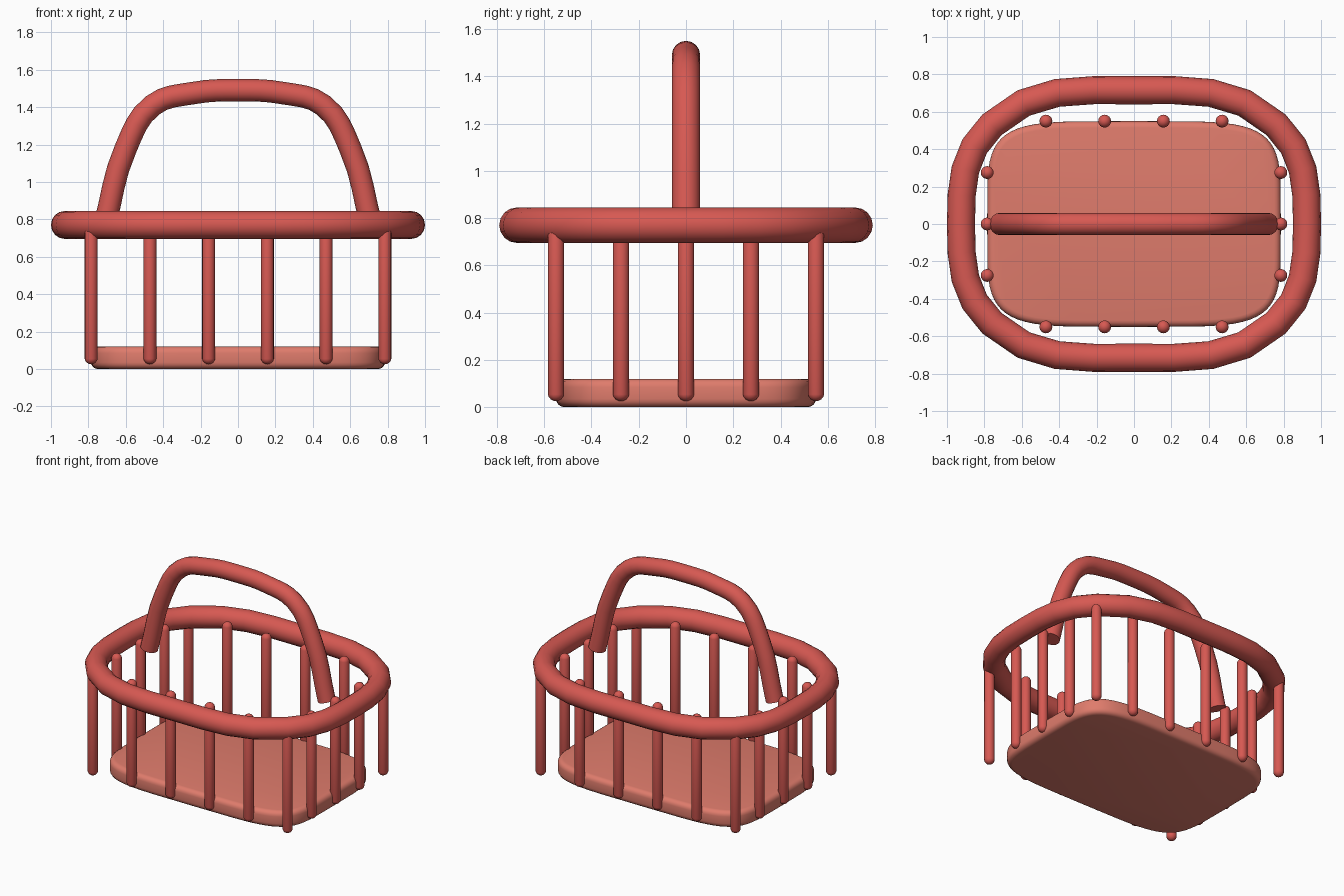
import bpy, bmesh, math

if "Cube" in bpy.data.objects:
    bpy.data.objects.remove(bpy.data.objects["Cube"])


def material(name, rgb):
    m = bpy.data.materials.new(name)
    m.diffuse_color = (*rgb, 1)
    m.use_nodes = True
    m.node_tree.nodes["Principled BSDF"].inputs["Base Color"].default_value = m.diffuse_color
    return m


RED = material("red_plastic", (0.68, 0.10, 0.085))
PALE = material("pale_red_plastic", (0.74, 0.20, 0.15))


def activate(ob):
    bpy.ops.object.select_all(action='DESELECT')
    ob.select_set(True)
    bpy.context.view_layer.objects.active = ob


def tube(name, points, radius, closed):
    """Round tube along a smooth path, converted to mesh."""
    cu = bpy.data.curves.new(name, 'CURVE')
    cu.dimensions = '3D'
    cu.bevel_depth = radius
    cu.bevel_resolution = 6
    cu.resolution_u = 4
    cu.use_fill_caps = not closed
    sp = cu.splines.new('BEZIER')
    sp.bezier_points.add(len(points) - 1)
    for bp, p in zip(sp.bezier_points, points):
        bp.co = p
        bp.handle_left_type = bp.handle_right_type = 'AUTO'
    sp.use_cyclic_u = closed
    cu.materials.append(RED)
    ob = bpy.data.objects.new(name, cu)
    bpy.context.collection.objects.link(ob)
    activate(ob)
    bpy.ops.object.convert(target='MESH')
    bpy.ops.object.shade_smooth_by_angle(angle=math.radians(50))


def mesh_object(name, bm, mat):
    me = bpy.data.meshes.new(name)
    bm.to_mesh(me)
    bm.free()
    me.materials.append(mat)
    ob = bpy.data.objects.new(name, me)
    bpy.context.collection.objects.link(ob)
    return ob


# Rim: closed tube through side midpoints and corners
X, Y, CX, CY, Z = 0.925, 0.715, 0.76, 0.53, 0.77
tube("rim", [(X, 0, Z), (CX, CY, Z), (0, Y, Z), (-CX, CY, Z),
             (-X, 0, Z), (-CX, -CY, Z), (0, -Y, Z), (CX, -CY, Z)], 0.075, True)

# Handle: arch mirrored about x = 0
half = [(0.715, 0.76), (0.60, 1.18), (0.455, 1.41), (0.24, 1.475)]
arch = [(-x, 0, z) for x, z in half] + [(0, 0, 1.49)] + [(x, 0, z) for x, z in reversed(half)]
tube("handle", arch, 0.06, False)

# Floor: superellipse slab with rounded edges
bm = bmesh.new()
N, P = 64, 0.4
verts = []
for i in range(N):
    a = math.tau * i / N
    c, s = math.cos(a), math.sin(a)
    verts.append(bm.verts.new((math.copysign(abs(c) ** P, c) * 0.785,
                               math.copysign(abs(s) ** P, s) * 0.55, 0)))
base = bm.faces.new(verts)
ext = bmesh.ops.extrude_face_region(bm, geom=[base])
for v in ext["geom"]:
    if isinstance(v, bmesh.types.BMVert):
        v.co.z = 0.12
bmesh.ops.recalc_face_normals(bm, faces=bm.faces)
rims = [e for e in bm.edges if abs(e.verts[0].co.z - e.verts[1].co.z) < 1e-5]
bmesh.ops.bevel(bm, geom=rims, offset=0.035, segments=4, profile=0.5, affect='EDGES')
activate(mesh_object("basket_floor", bm, PALE))
bpy.ops.object.shade_smooth_by_angle(angle=math.radians(40))


# Posts: capsules around the floor outline
def post(name, x, y, z0=0.06, z1=0.77, r=0.035):
    bm = bmesh.new()
    bmesh.ops.create_uvsphere(bm, u_segments=16, v_segments=9, radius=r)
    for v in bm.verts:
        v.co.z += z1 if v.co.z > 0 else z0
        v.co.x += x
        v.co.y += y
    for f in bm.faces:
        f.smooth = True
    mesh_object(name, bm, RED)


for side, s in (("front", -1), ("back", 1)):
    for i in range(6):
        post(f"{side}_post_{i + 1}", -0.785 + i * 0.314, s * 0.55)
for side, s in (("left", -1), ("right", 1)):
    for i in range(3):
        post(f"{side}_post_{i + 1}", s * 0.785, (i - 1) * 0.275)
